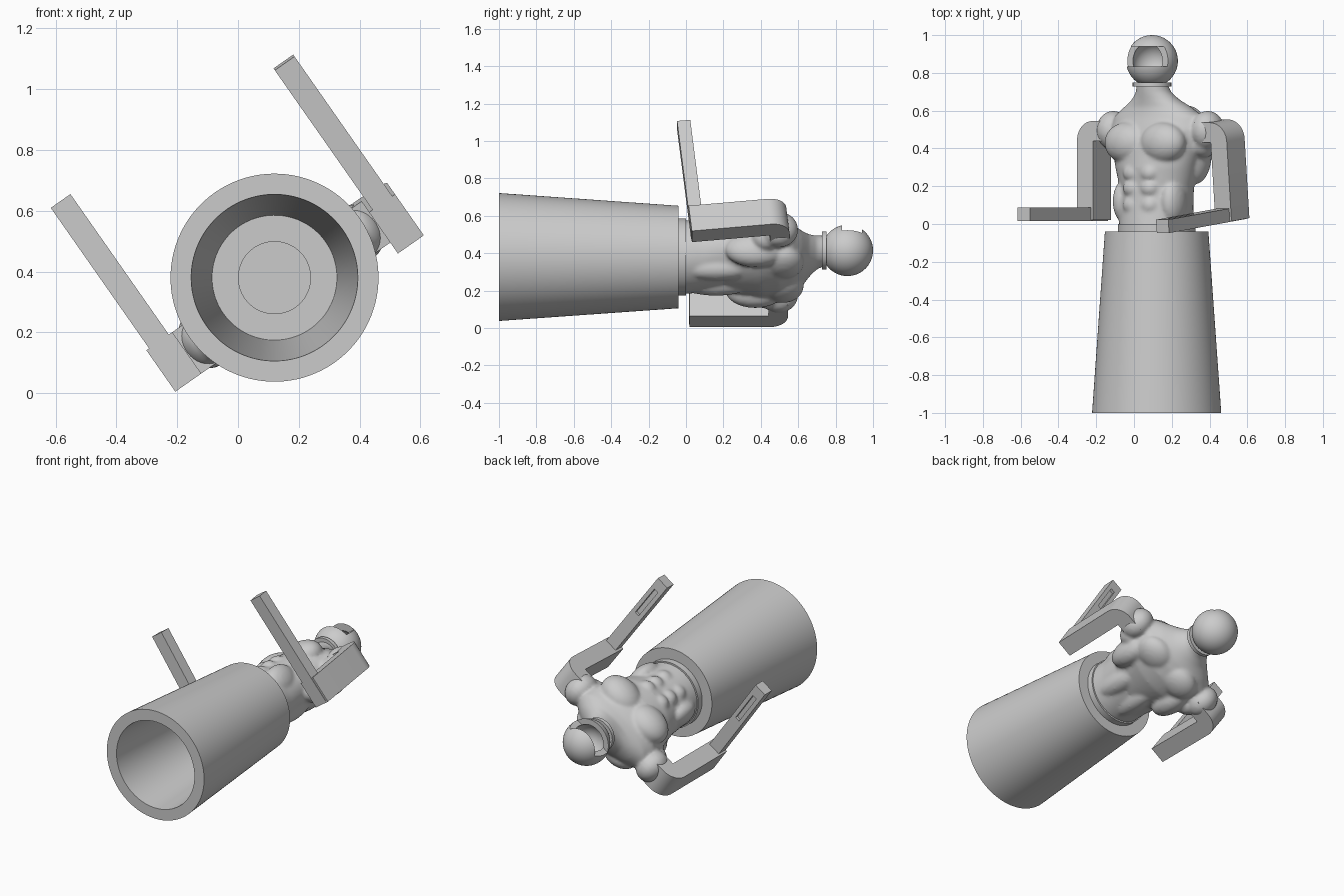
import bpy, bmesh, math
from mathutils import Matrix, Vector

cube = bpy.data.objects.get("Cube")
if cube:
    bpy.data.objects.remove(cube, do_unlink=True)

# One plain grey for everything
grey = bpy.data.materials.new("grey")
grey.use_nodes = True
COLOR = (0.6, 0.6, 0.6, 1)
grey.diffuse_color = COLOR
grey.node_tree.nodes["Principled BSDF"].inputs["Base Color"].default_value = COLOR

# Local frame: x = figure's left, y = towards the head, z = chest; rolled about y
FRAME = Matrix.Translation((0.12, 0, 0.38)) @ Matrix.Rotation(math.radians(-35), 4, 'Y')
parts = []


def finish(name, bm, matrix=FRAME, recalc=True):
    if recalc:
        bmesh.ops.recalc_face_normals(bm, faces=bm.faces)
    mesh = bpy.data.meshes.new(name)
    bm.to_mesh(mesh)
    bm.free()
    mesh.materials.append(grey)
    ob = bpy.data.objects.new(name, mesh)
    bpy.context.collection.objects.link(ob)
    ob.matrix_world = matrix
    parts.append(ob)
    return ob


def add_box(bm, lo, hi):
    lo, hi = Vector(lo), Vector(hi)
    size = Matrix.Diagonal((*(hi - lo), 1))
    bmesh.ops.create_cube(bm, size=1, matrix=Matrix.Translation((lo + hi) / 2) @ size)


def add_ball(bm, center, radii, segments=32):
    m = Matrix.Translation(center) @ Matrix.Diagonal((*radii, 1))
    return bmesh.ops.create_uvsphere(bm, u_segments=segments, v_segments=segments // 2,
                                     radius=1, matrix=m)["verts"]


def loft(bm, rings, segments, closed=False):
    """Skin elliptical rings (y, half width, half depth, centre z)."""
    loops = []
    for y, a, b, z in rings:
        angles = [2 * math.pi * i / segments for i in range(segments)]
        loops.append([bm.verts.new((a * math.cos(t), y, z + b * math.sin(t))) for t in angles])
    pairs = list(zip(loops, loops[1:]))
    if closed:
        pairs.append((loops[-1], loops[0]))
    else:
        bm.faces.new(loops[0])
        bm.faces.new(loops[-1])
    for p, q in pairs:
        for i in range(segments):
            j = (i + 1) % segments
            bm.faces.new((p[i], p[j], q[j], q[i]))


def lathe(name, profile, z=0, closed=False):
    bm = bmesh.new()
    loft(bm, [(y, r, r, z) for r, y in profile], 96, closed)
    return finish(name, bm)


def bake(ob):
    bpy.context.view_layer.update()
    dg = bpy.context.evaluated_depsgraph_get()
    mesh = bpy.data.meshes.new_from_object(ob.evaluated_get(dg))
    ob.modifiers.clear()
    ob.data = mesh
    if not mesh.materials:
        mesh.materials.append(grey)


def cut(ob, lo, hi):
    bm = bmesh.new()
    add_box(bm, lo, hi)
    cutter = finish("cutter", bm, ob.matrix_world.copy())
    parts.remove(cutter)
    cutter.hide_render = True
    mod = ob.modifiers.new("cut", 'BOOLEAN')
    mod.operation, mod.solver, mod.object = 'DIFFERENCE', 'EXACT', cutter
    bake(ob)
    bpy.data.objects.remove(cutter, do_unlink=True)


# Hollow tapered base and the waist plug that closes it
lathe("base_tube", [(0.342, -1), (0.274, -0.04), (0.205, -0.04), (0.274, -1)], closed=True)
lathe("waist_plug", [(0.206, -0.045), (0.206, 0)])
lathe("plug_disc", [(0.12, -0.05), (0.12, -0.04)])

# Torso: lofted body plus muscle masses, fused and softened
bm = bmesh.new()
loft(bm, [(-0.03, 0.2, 0.2, 0), (0.08, 0.198, 0.185, 0), (0.2, 0.21, 0.17, 0),
          (0.3, 0.235, 0.18, 0), (0.4, 0.265, 0.18, -0.01), (0.5, 0.29, 0.16, -0.02),
          (0.57, 0.27, 0.135, -0.02), (0.62, 0.2, 0.115, -0.01), (0.66, 0.135, 0.1, 0.01),
          (0.7, 0.095, 0.087, 0.03), (0.75, 0.08, 0.08, 0.043)], 48)
for s in (-1, 1):
    add_ball(bm, (s * 0.115, 0.43, 0.105), (0.135, 0.11, 0.09))        # chest
    add_ball(bm, (s * 0.305, 0.495, -0.035), (0.085, 0.105, 0.1))      # shoulder
    add_ball(bm, (s * 0.27, 0.43, -0.05), (0.07, 0.08, 0.085))         # arm stump
    add_ball(bm, (s * 0.19, 0.37, -0.085), (0.08, 0.16, 0.1))          # side of back
    add_ball(bm, (s * 0.11, 0.52, -0.11), (0.12, 0.11, 0.075))         # shoulder blade
    add_ball(bm, (s * 0.07, 0.16, -0.12), (0.065, 0.2, 0.07))          # lower back
    add_ball(bm, (s * 0.155, 0.12, 0.06), (0.06, 0.12, 0.09))          # flank
    for y in (0.1, 0.19, 0.27):
        add_ball(bm, (s * 0.055, y, 0.14), (0.055, 0.05, 0.05))        # belly
torso = finish("torso", bm)
remesh = torso.modifiers.new("fuse", 'REMESH')
remesh.mode, remesh.voxel_size = 'VOXEL', 0.01
soft = torso.modifiers.new("soften", 'SMOOTH')
soft.factor, soft.iterations = 0.5, 8
bake(torso)

# Collar
lathe("collar", [(0.102, 0.727), (0.102, 0.75)], 0.043)

# Hollow head with a wide visor opening
bm = bmesh.new()
add_ball(bm, (0, 0.863, 0.043), (0.137,) * 3, 64)
inner = add_ball(bm, (0, 0.863, 0.043), (0.103,) * 3, 64)
bmesh.ops.reverse_faces(bm, faces=list({f for v in inner for f in v.link_faces}))
head = finish("head", bm, recalc=False)
cut(head, (-0.2, 0.835, 0.083), (0.2, 0.94, 0.3))

# Arms: bent upper arm and a forearm with a slot near the tip
SHOULDER = Matrix.Translation((0, 0.48, -0.035))
swing = SHOULDER @ Matrix.Rotation(math.radians(6), 4, 'X') @ SHOULDER.inverted()
for side, s, pose in (("right", -1, Matrix()), ("left", 1, swing)):
    outline = [(0.378, 0.02), (0.482, 0.02)]
    for i in range(13):
        t = math.pi / 2 * i / 12
        outline.append((0.382 + 0.1 * math.cos(t), 0.445 + 0.1 * math.sin(t)))
    outline += [(0.28, 0.545), (0.28, 0.44), (0.378, 0.44)]
    bm = bmesh.new()
    face = bm.faces.new([bm.verts.new((s * x, y, -0.12)) for x, y in outline])
    ext = bmesh.ops.extrude_face_region(bm, geom=[face])["geom"]
    bmesh.ops.translate(bm, vec=(0, 0, 0.166),
                        verts=[e for e in ext if isinstance(e, bmesh.types.BMVert)])
    finish(side + "_upper_arm", bm, FRAME @ pose)

    x0, x1 = sorted((s * 0.392, s * 0.471))
    bm = bmesh.new()
    add_box(bm, (x0, 0.017, -0.11), (x1, 0.088, 0.61))
    forearm = finish(side + "_forearm", bm, FRAME @ pose)
    cut(forearm, (x0 + 0.025, 0.07, 0.33), (x1 - 0.025, 0.2, 0.54))

# Smooth shading with kept edges
bpy.ops.object.select_all(action='DESELECT')
for ob in parts:
    ob.select_set(True)
bpy.context.view_layer.objects.active = torso
bpy.ops.object.shade_smooth_by_angle(angle=math.radians(35))
